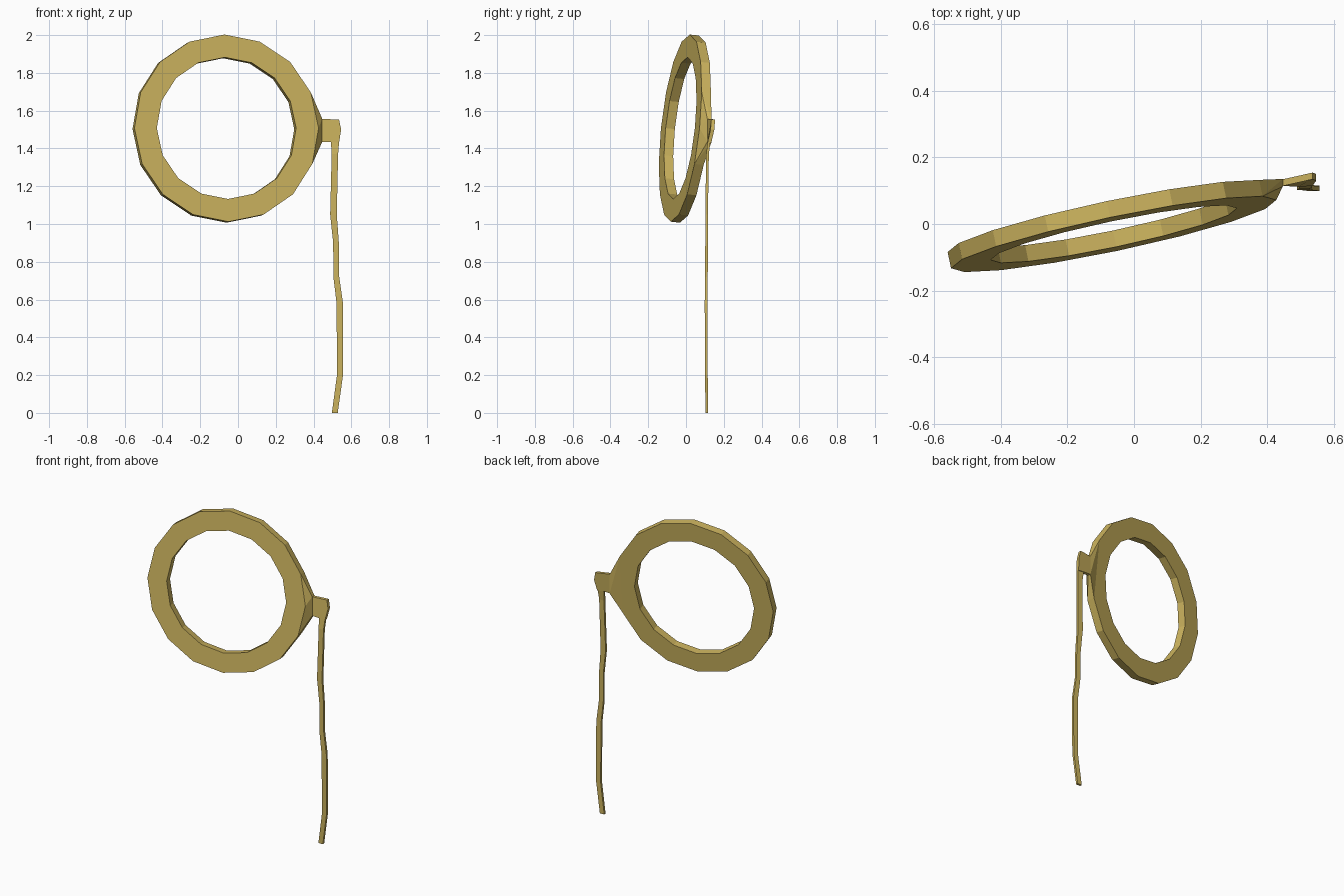
import bpy, bmesh, math
from mathutils import Vector

if "Cube" in bpy.data.objects:
    bpy.data.objects.remove(bpy.data.objects["Cube"])

gold = bpy.data.materials.new("gold")
gold.diffuse_color = (0.60, 0.45, 0.112, 1)
gold.use_nodes = True
gold.node_tree.nodes["Principled BSDF"].inputs["Base Color"].default_value = gold.diffuse_color


def finish(name, bm):
    bmesh.ops.recalc_face_normals(bm, faces=bm.faces)
    mesh = bpy.data.meshes.new(name)
    bm.to_mesh(mesh)
    bm.free()
    mesh.materials.append(gold)
    obj = bpy.data.objects.new(name, mesh)
    bpy.context.collection.objects.link(obj)


# Tilted frame of the ring
SIDES, OUTER, INNER, HALF = 16, 0.498, 0.377, 0.025
center = Vector((-0.066, -0.006, 1.505))
side = Vector((1, 0.21, 0)).normalized()
front = Vector((0.21, -1, 0.106)).normalized()
up = front.cross(side).normalized()


def ring_point(i, radius, depth):
    a = 2 * math.pi * i / SIDES
    return center + (side * math.cos(a) + up * math.sin(a)) * radius + front * depth


# Eyepiece ring: square section swept round 16 sides
bm = bmesh.new()
section = [(OUTER, HALF), (OUTER, -HALF), (INNER, -HALF), (INNER, HALF)]
loops = [[bm.verts.new(ring_point(i, r, d)) for r, d in section] for i in range(SIDES)]
for i in range(SIDES):
    a, b = loops[i], loops[(i + 1) % SIDES]
    for k in range(4):
        m = (k + 1) % 4
        bm.faces.new((a[k], a[m], b[m], b[k]))
finish("eyepiece_ring", bm)

# Flared neck from the ring's outer wall to the tab
bm = bmesh.new()
for i in (-1, 0, 1):
    for d in (HALF, -HALF):
        bm.verts.new(ring_point(i, OUTER, d))
for z in (1.435, 1.557):
    for y in (0.113, 0.135):
        bm.verts.new((0.446, y, z))
bmesh.ops.convex_hull(bm, input=bm.verts)
bmesh.ops.dissolve_limit(bm, angle_limit=0.02, verts=bm.verts, edges=bm.edges)
finish("ring_neck", bm)

# Hanger tab: outline of (x, z, mid y) given thickness
bm = bmesh.new()
outline = [(0.446, 1.557, 0.124), (0.535, 1.552, 0.144), (0.546, 1.50, 0.140),
           (0.535, 1.43, 0.124), (0.492, 1.435, 0.122), (0.446, 1.435, 0.124)]
f = [bm.verts.new((x, y - 0.010, z)) for x, z, y in outline]
b = [bm.verts.new((x, y + 0.010, z)) for x, z, y in outline]
bm.faces.new(f)
bm.faces.new(b[::-1])
for i in range(len(f)):
    j = (i + 1) % len(f)
    bm.faces.new((f[i], b[i], b[j], f[j]))
finish("hanger_tab", bm)

# Hanging cord: four-sided loft of (z, left x, right x, mid y)
bm = bmesh.new()
path = [(1.435, 0.492, 0.535, 0.122), (1.37, 0.496, 0.530, 0.114),
        (1.05, 0.488, 0.523, 0.109), (0.90, 0.504, 0.534, 0.109),
        (0.72, 0.505, 0.536, 0.108), (0.58, 0.522, 0.556, 0.106),
        (0.20, 0.524, 0.556, 0.108), (0.00, 0.497, 0.528, 0.110)]
rows = []
for z, x0, x1, y in path:
    t = 0.007
    rows.append([bm.verts.new(p) for p in
                 ((x0, y - t, z), (x1, y - t, z), (x1, y + t, z), (x0, y + t, z))])
for a, b in zip(rows, rows[1:]):
    for k in range(4):
        m = (k + 1) % 4
        bm.faces.new((a[k], a[m], b[m], b[k]))
bm.faces.new(rows[0])
bm.faces.new(rows[-1])
finish("hanging_cord", bm)
